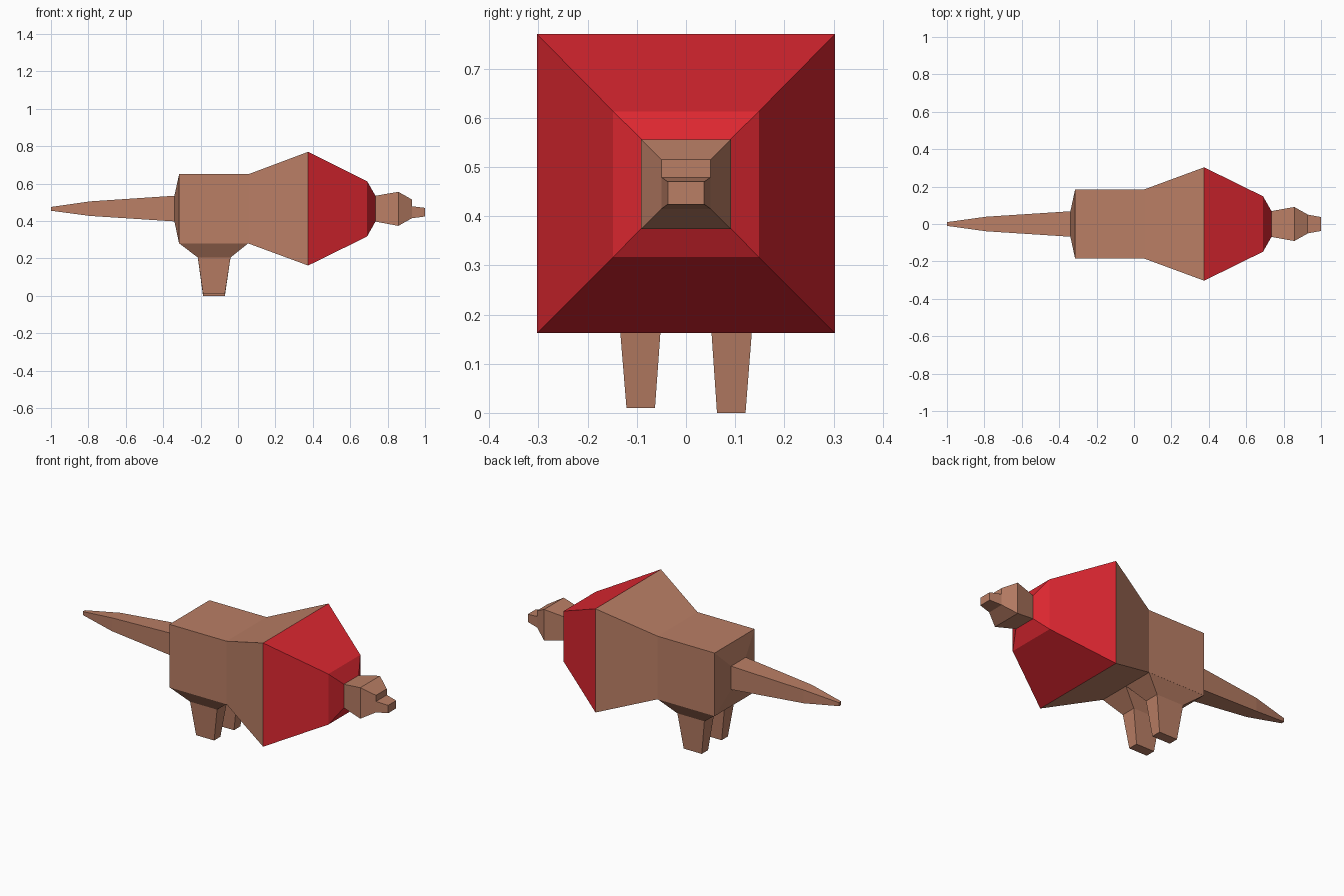
import bpy, bmesh

if "Cube" in bpy.data.objects:
    bpy.data.objects.remove(bpy.data.objects["Cube"])


def material(name, rgb):
    m = bpy.data.materials.new(name)
    m.diffuse_color = (*rgb, 1)
    m.use_nodes = True
    m.node_tree.nodes["Principled BSDF"].inputs["Base Color"].default_value = m.diffuse_color
    return m


BROWN = material("brown hide", (0.49, 0.21, 0.13))
RED = material("red collar", (0.72, 0.02, 0.03))


def loft(name, rings, mats, caps=(True, True), red=None):
    """Skin four-sided rings; faces centred within the red x range get slot 1."""
    bm = bmesh.new()
    loops = [[bm.verts.new(p) for p in ring] for ring in rings]
    for a, b in zip(loops, loops[1:]):
        for i in range(4):
            j = (i + 1) % 4
            bm.faces.new((a[i], a[j], b[j], b[i]))
    if caps[0]:
        bm.faces.new(loops[0])
    if caps[1]:
        bm.faces.new(loops[-1])
    bmesh.ops.recalc_face_normals(bm, faces=bm.faces)
    for f in bm.faces:
        if red and red[0] < f.calc_center_median().x < red[1]:
            f.material_index = 1
    me = bpy.data.meshes.new(name)
    bm.to_mesh(me)
    bm.free()
    for m in mats:
        me.materials.append(m)
    ob = bpy.data.objects.new(name, me)
    bpy.context.collection.objects.link(ob)
    return ob


def ring_x(x, w, z0, z1):
    return [(x, -w, z0), (x, w, z0), (x, w, z1), (x, -w, z1)]


def ring_z(z, x0, x1, y0, y1):
    return [(x0, y0, z), (x1, y0, z), (x1, y1, z), (x0, y1, z)]


# tail, body, red collar and head in one run along x
loft("body", [ring_x(*r) for r in (
    (-1.0, 0.01, 0.455, 0.475),
    (-0.79, 0.039, 0.427, 0.505),
    (-0.34, 0.068, 0.398, 0.535),
    (-0.315, 0.185, 0.28, 0.65),
    (0.055, 0.185, 0.28, 0.65),
    (0.375, 0.303, 0.162, 0.77),
    (0.69, 0.148, 0.317, 0.613),
    (0.735, 0.069, 0.397, 0.535),
    (0.857, 0.091, 0.374, 0.556),
    (0.93, 0.05, 0.415, 0.515))], (BROWN, RED), red=(0.38, 0.73))

# snout
loft("snout", [ring_x(0.93, 0.05, 0.415, 0.479),
               ring_x(1.0, 0.037, 0.424, 0.47)], (BROWN,), (False, True))

# hips and legs, the near one a touch shorter
for side, foot, name in ((-1, 0.01, "front_leg"), (1, 0.0, "back_leg")):
    loft(name, [ring_z(z, x0, x1, side * y0, side * y1) for z, x0, x1, y0, y1 in (
        (0.281, -0.315, 0.055, 0.0, 0.185),
        (0.205, -0.215, -0.04, 0.049, 0.137),
        (foot, -0.187, -0.07, 0.063, 0.121))], (BROWN,), (False, True))
